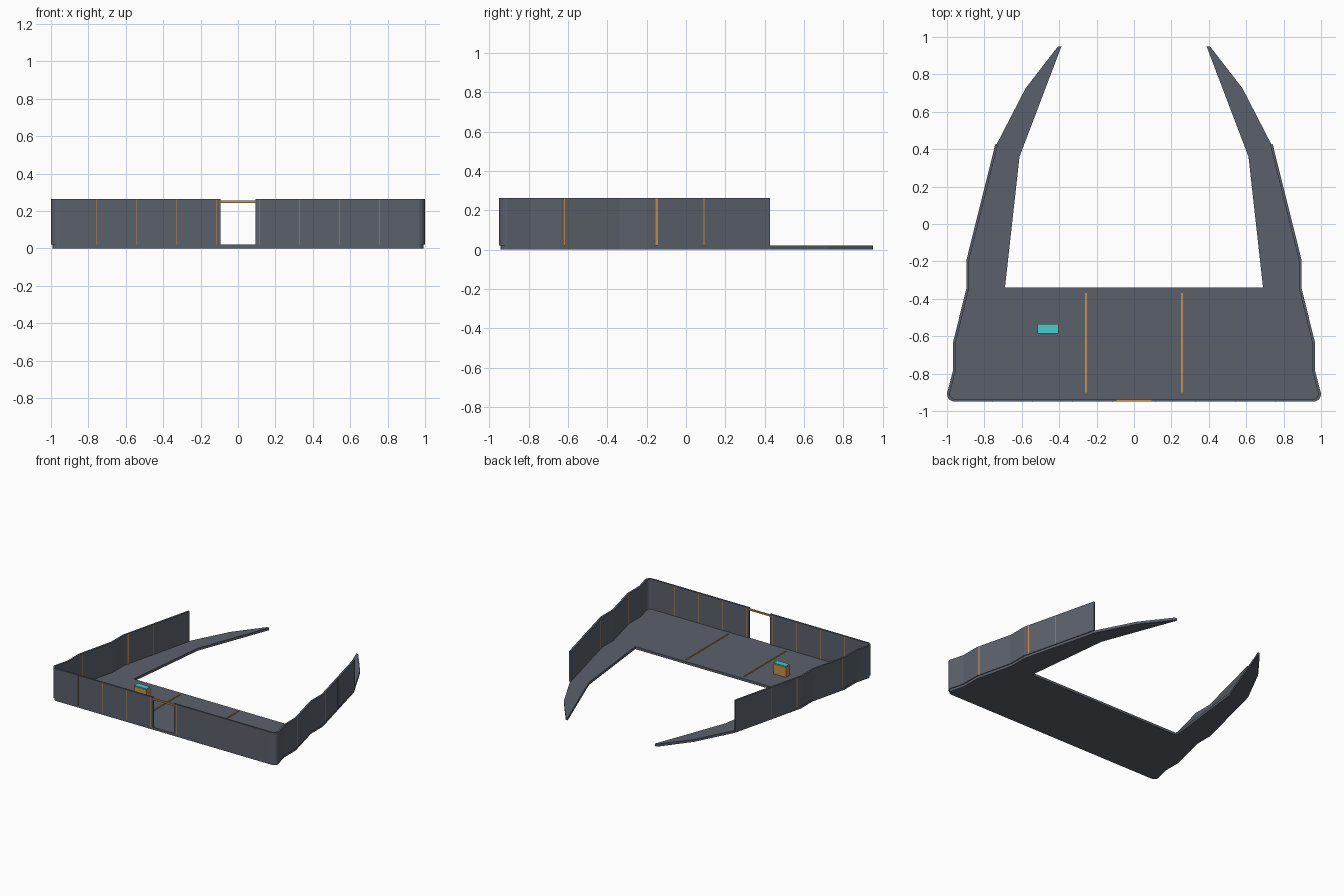
import bpy, bmesh, math
from mathutils import Vector

cube = bpy.data.objects.get("Cube")
if cube:
    bpy.data.objects.remove(cube, do_unlink=True)

FLOOR_TOP, WALL_TOP, HALF_WALL = 0.02, 0.263, 0.007


def material(name, rgb):
    mat = bpy.data.materials.new(name)
    mat.use_nodes = True
    mat.diffuse_color = (*rgb, 1)
    mat.node_tree.nodes["Principled BSDF"].inputs["Base Color"].default_value = (*rgb, 1)
    return mat


STEEL = material("slate grey", (0.105, 0.12, 0.148))
ORANGE = material("orange trim", (0.62, 0.28, 0.06))
CYAN = material("cyan screen", (0.06, 0.62, 0.62))


def prism(name, outline, z0, z1, mat):
    """Extrude a flat outline between two heights."""
    bm = bmesh.new()
    face = bm.faces.new([bm.verts.new((p[0], p[1], z0)) for p in outline])
    new = bmesh.ops.extrude_face_region(bm, geom=[face])["geom"]
    verts = [v for v in new if isinstance(v, bmesh.types.BMVert)]
    bmesh.ops.translate(bm, verts=verts, vec=(0, 0, z1 - z0))
    bmesh.ops.recalc_face_normals(bm, faces=bm.faces)
    mesh = bpy.data.meshes.new(name)
    bm.to_mesh(mesh)
    bm.free()
    mesh.materials.append(mat)
    obj = bpy.data.objects.new(name, mesh)
    bpy.context.collection.objects.link(obj)
    return obj


def bar(name, centre, size, z0, z1, mat, along=Vector((1, 0))):
    """Upright block whose first side runs along a direction."""
    a = along.normalized() * size[0] / 2
    b = Vector((-along.y, along.x)).normalized() * size[1] / 2
    c = Vector(centre)
    return prism(name, [c - a - b, c + a - b, c + a + b, c - a + b], z0, z1, mat)


def offset(path, dist):
    """Shift an open path sideways with mitred corners."""
    out = []
    for i, p in enumerate(path):
        dirs = [(path[j + 1] - path[j]).normalized()
                for j in (i - 1, i) if 0 <= j < len(path) - 1]
        normals = [Vector((d.y, -d.x)) for d in dirs]
        n = sum(normals, Vector((0, 0))).normalized()
        out.append(p + n * dist / n.dot(normals[0]))
    return out


def flip(points, side):
    return [Vector((p[0] * side, p[1])) for p in points]


# Half outline: rounded front corner, stepped side, then the curved prong
R = 0.035
corner = [Vector((0.958 + R * math.sin(t), -0.908 - R * math.cos(t)))
          for t in (math.pi / 2 * i / 5 for i in range(6))]
side_run = [Vector(p) for p in ((0.962, -0.79), (0.962, -0.64), (0.888, -0.34),
                                (0.888, -0.19), (0.735, 0.425))]
prong = [Vector(p) for p in ((0.58, 0.725), (0.41, 0.945), (0.402, 0.95),
                             (0.388, 0.95), (0.612, 0.36), (0.69, -0.34))]
half = corner + side_run + prong
prism("floor", half + flip(reversed(half), -1), 0, FLOOR_TOP, STEEL)

# Walls follow the floor edge on both sides of the doorway
wall_path = [Vector((0.093, -0.943))] + corner + side_run
wall_outline = offset(wall_path, HALF_WALL) + offset(wall_path, -HALF_WALL)[::-1]

for label, side in (("left", 1), ("right", -1)):
    prism(label + "_wall", flip(wall_outline, side), FLOOR_TOP, WALL_TOP, STEEL)

    # Thin seams in the front wall
    for i in range(4):
        bar(f"{label}_front_seam_{i + 1}", (side * (0.117 + 0.214 * i), -0.943),
            (0.003, 2 * HALF_WALL + 0.001), FLOOR_TOP, WALL_TOP - 0.002, ORANGE)

    # Seams in the side wall, turned to match each run
    for y, width in ((-0.62, 0.005), (-0.15, 0.012), (0.09, 0.005)):
        for a, b in zip(side_run, side_run[1:]):
            if a.y <= y < b.y:
                p = a.lerp(b, (y - a.y) / (b.y - a.y))
                p, d = flip([p, b - a], side)
                bar(f"{label}_side_seam", p, (width, 2 * HALF_WALL + 0.001),
                    FLOOR_TOP, WALL_TOP - 0.002, ORANGE, d)

    # Raised floor strip
    bar(label + "_floor_strip", (side * 0.257, -0.635), (0.009, 0.53),
        FLOOR_TOP, FLOOR_TOP + 0.005, ORANGE)

# Door lintel
bar("door_lintel", (0, -0.943), (0.186, 0.012), 0.243, 0.255, ORANGE)

# Console with a lit top
bar("console_body", (-0.46, -0.56), (0.11, 0.052), FLOOR_TOP, 0.1, ORANGE)
bar("console_screen", (-0.46, -0.56), (0.108, 0.046), 0.1, 0.108, CYAN)
